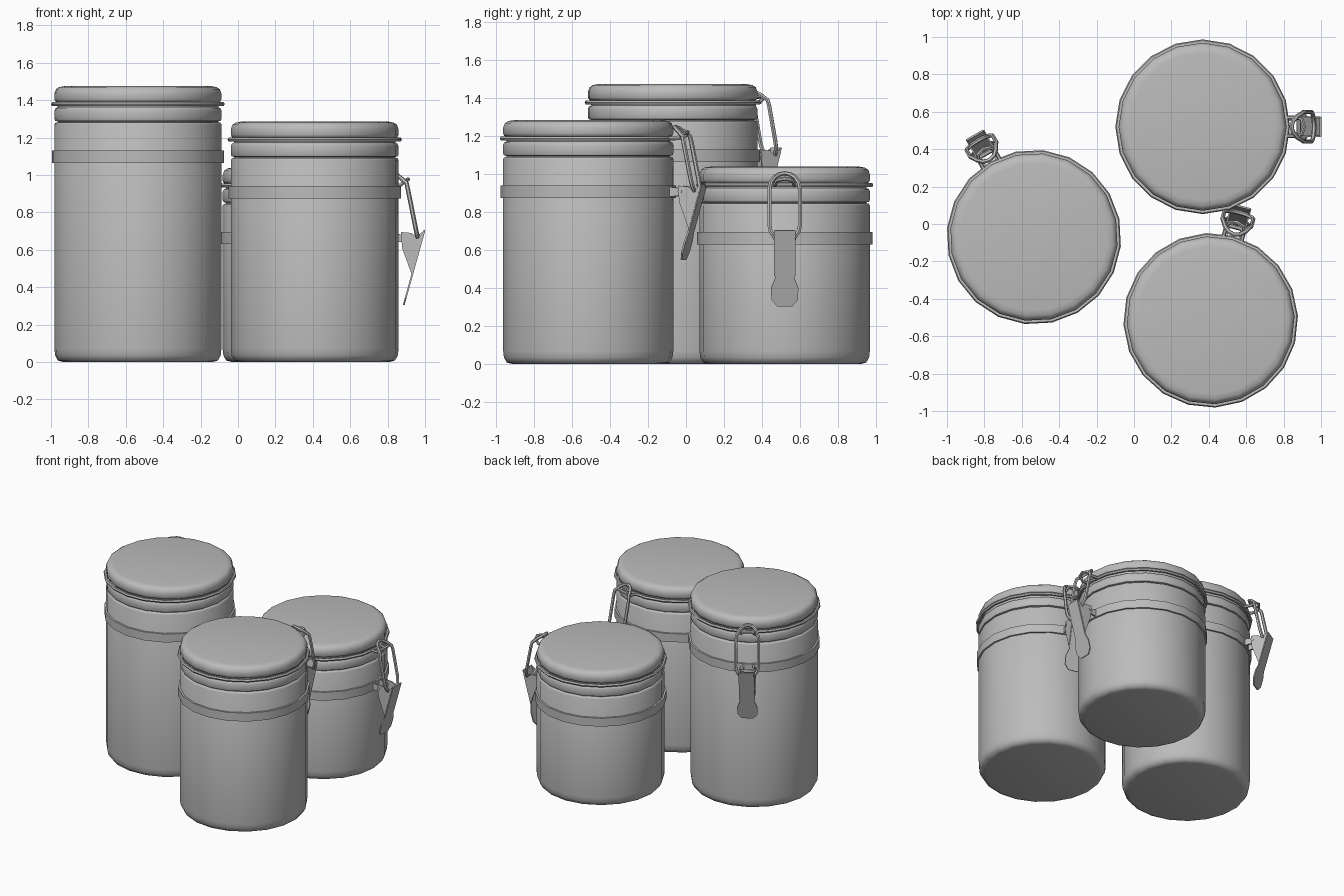
import bpy, bmesh, math
from mathutils import Matrix, Vector

if "Cube" in bpy.data.objects:
    bpy.data.objects.remove(bpy.data.objects["Cube"])

SIDES = 20
GREY = (0.5, 0.5, 0.5, 1)
mat = bpy.data.materials.new("plain grey")
mat.use_nodes = True
mat.diffuse_color = GREY
mat.node_tree.nodes["Principled BSDF"].inputs["Base Color"].default_value = GREY


def finish(obj, place, smooth=True):
    """Place a part, colour it and set its shading."""
    obj.data.materials.append(mat)
    obj.matrix_world = place
    if smooth:
        bpy.ops.object.select_all(action="DESELECT")
        obj.select_set(True)
        bpy.context.view_layer.objects.active = obj
        bpy.ops.object.shade_smooth_by_angle(angle=math.radians(50))


def add_mesh(name, bm, place, smooth=True):
    bmesh.ops.recalc_face_normals(bm, faces=bm.faces)
    mesh = bpy.data.meshes.new(name)
    bm.to_mesh(mesh)
    bm.free()
    obj = bpy.data.objects.new(name, mesh)
    bpy.context.collection.objects.link(obj)
    finish(obj, place, smooth)


def lathe(name, profile, place, closed=False):
    """Spin (radius, z) points; open profiles are capped at both ends."""
    bm = bmesh.new()
    rings = []
    for r, z in profile:
        rings.append([bm.verts.new((r * math.cos(a), r * math.sin(a), z))
                      for a in (math.tau * i / SIDES for i in range(SIDES))])
    pairs = list(zip(rings, rings[1:]))
    if closed:
        pairs.append((rings[-1], rings[0]))
    else:
        bm.faces.new(rings[0])
        bm.faces.new(rings[-1])
    for low, high in pairs:
        for i in range(SIDES):
            j = (i + 1) % SIDES
            bm.faces.new((low[i], low[j], high[j], high[i]))
    add_mesh(name, bm, place)


def wire(name, points, radius, place, cyclic=True):
    curve = bpy.data.curves.new(name, "CURVE")
    curve.dimensions = "3D"
    curve.bevel_depth = radius
    curve.bevel_resolution = 1
    curve.use_fill_caps = True
    spline = curve.splines.new("POLY")
    spline.points.add(len(points) - 1)
    for p, co in zip(spline.points, points):
        p.co = (*co, 1)
    spline.use_cyclic_u = cyclic
    obj = bpy.data.objects.new(name, curve)
    bpy.context.collection.objects.link(obj)
    bpy.ops.object.select_all(action="DESELECT")
    obj.select_set(True)
    bpy.context.view_layer.objects.active = obj
    bpy.ops.object.convert(target="MESH")
    finish(bpy.context.object, place)


def slab(name, outline, thickness, place):
    """Extrude a closed outline of 3D points along its normal, both ways."""
    pts = [Vector(p) for p in outline]
    n = (pts[1] - pts[0]).cross(pts[2] - pts[0]).normalized() * thickness / 2
    bm = bmesh.new()
    a = [bm.verts.new(p - n) for p in pts]
    b = [bm.verts.new(p + n) for p in pts]
    bm.faces.new(a)
    bm.faces.new(b)
    for i in range(len(pts)):
        j = (i + 1) % len(pts)
        bm.faces.new((a[i], a[j], b[j], b[i]))
    add_mesh(name, bm, place, smooth=False)


def clasp(prefix, place):
    """Wire bail, hook, lever and bracket; z = 0 is the lid top, +x is outward."""
    # Long wire loop, leaning inward at the top
    path = []
    for centre, start in ((-0.115, 0), (-0.31, 180)):
        for k in range(9):
            a = math.radians(start + k * 22.5)
            z = centre + 0.08 * math.sin(a)
            x = 0.598 - 0.2 * (z + 0.40) if z < -0.08 else 0.534 - (z + 0.08) * 1.3
            path.append((x, 0.08 * math.cos(a), z))
    wire(prefix + "_bail", path, 0.012, place)

    # Small hook standing out from the lid wire
    wire(prefix + "_hook", [(0.45, 0.05, -0.095), (0.5, 0.05, -0.095), (0.53, 0.04, -0.07),
         (0.542, 0, -0.063), (0.53, -0.04, -0.07), (0.5, -0.05, -0.095),
         (0.45, -0.05, -0.095)], 0.011, place, cyclic=False)

    # Lever plate with a widened tip
    half = [(0.052, -0.335), (0.052, -0.59), (0.072, -0.64), (0.07, -0.70), (0.04, -0.735)]
    outline = [(y, z) for y, z in half] + [(-y, z) for y, z in reversed(half)]
    slab(prefix + "_lever", [(0.63 + 0.277 * (z + 0.335), y, z) for y, z in outline],
         0.009, place)

    # Side cheeks of the lever and the bracket tabs on the band
    cheek = [(0.63, -0.335), (0.585, -0.37), (0.56, -0.35), (0.505, -0.345),
             (0.51, -0.43), (0.563, -0.575)]
    for side, y in (("left", 0.052), ("right", -0.052)):
        slab(f"{prefix}_cheek_{side}", [(x, y, z) for x, z in cheek], 0.008, place)
        slab(f"{prefix}_tab_{side}", [(0.44, y * 0.7, -0.35), (0.525, y * 0.7, -0.36),
             (0.525, y * 0.7, -0.395), (0.44, y * 0.7, -0.405)], 0.012, place)
    wire(prefix + "_pivot", [(0.515, -0.06, -0.375), (0.515, 0.06, -0.375)], 0.012,
         place, cyclic=False)


def jar(prefix, x, y, height, angle):
    turn = Matrix.Rotation(math.radians(angle), 4, "Z")
    ground = Matrix.Translation((x, y, 0)) @ turn
    top = Matrix.Translation((x, y, height)) @ turn
    # Body with a rounded foot and a stepped neck collar
    h = height
    lathe(prefix + "_body", [(0.40, 0), (0.43, 0.008), (0.445, 0.035), (0.449, 0.07),
          (0.449, h - 0.205), (0.443, h - 0.195), (0.432, h - 0.193), (0.432, h - 0.188),
          (0.445, h - 0.185), (0.449, h - 0.175), (0.449, h - 0.13), (0.443, h - 0.118),
          (0.432, h - 0.112), (0.432, h - 0.085)], ground)
    # Rounded lid
    lathe(prefix + "_lid", [(0.432, -0.088), (0.443, -0.083), (0.449, -0.07), (0.449, -0.04),
          (0.44, -0.016), (0.423, -0.005), (0.395, 0)], top)
    # Wire around the lid seam
    lathe(prefix + "_lid_wire", [(0.455 + 0.012 * math.cos(math.tau * k / 6),
          -0.096 + 0.012 * math.sin(math.tau * k / 6)) for k in range(6)], top, closed=True)
    # Flat band that carries the clasp
    lathe(prefix + "_band", [(0.446, -0.41), (0.462, -0.41), (0.462, -0.345),
          (0.446, -0.345)], top, closed=True)
    clasp(prefix, top)


jar("tall_jar", -0.535, -0.07, 1.475, 120)
jar("medium_jar", 0.41, -0.515, 1.285, 75)
jar("short_jar", 0.367, 0.52, 1.04, 0)
